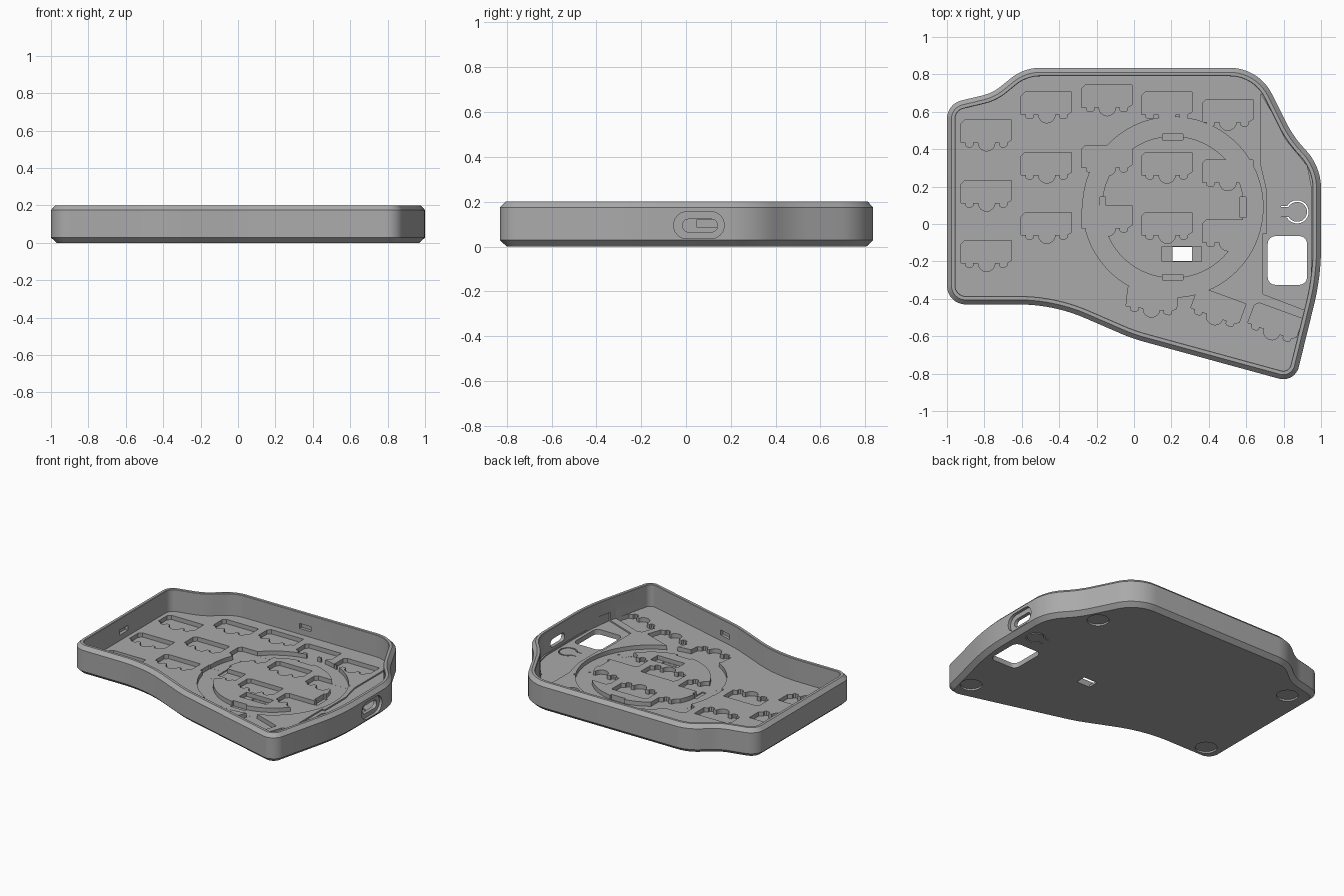
import bpy, bmesh, math
from mathutils import Vector, Matrix

if "Cube" in bpy.data.objects:
    bpy.data.objects.remove(bpy.data.objects["Cube"])

grey = bpy.data.materials.new("mid grey")
grey.diffuse_color = (0.4, 0.4, 0.4, 1)
grey.use_nodes = True
grey.node_tree.nodes["Principled BSDF"].inputs["Base Color"].default_value = grey.diffuse_color


def fillet(corners, seg=10):
    """Counter-clockwise polygon (x, y, radius) with rounded corners."""
    out, n = [], len(corners)
    for i, (x, y, r) in enumerate(corners):
        p = Vector((x, y))
        a = (Vector(corners[i - 1][:2]) - p).normalized()
        b = (Vector(corners[(i + 1) % n][:2]) - p).normalized()
        if r == 0:
            out.append(p)
            continue
        half = a.angle(b) / 2
        start, end = p + a * r / math.tan(half), p + b * r / math.tan(half)
        c = p + (a + b).normalized() * r / math.sin(half)
        for k in range(seg + 1):
            d = start.lerp(end, k / seg) - c
            out.append(c + d.normalized() * r)
    return out


def inset(pts, d):
    out, n = [], len(pts)
    for i, p in enumerate(pts):
        a = (p - pts[i - 1]).normalized()
        b = (pts[(i + 1) % n] - p).normalized()
        na, nb = Vector((-a.y, a.x)), Vector((-b.y, b.x))
        m = (na + nb).normalized()
        out.append(p + m * d / m.dot(na))
    return out


def loft(name, rings, closed=False):
    """Join loops of 3D points, capped at both ends or closed into a ring."""
    bm = bmesh.new()
    loops = [[bm.verts.new(p) for p in r] for r in rings]
    pairs = list(zip(loops, loops[1:])) + ([(loops[-1], loops[0])] if closed else [])
    for lo, hi in pairs:
        for i in range(len(lo)):
            j = (i + 1) % len(lo)
            bm.faces.new((lo[i], lo[j], hi[j], hi[i]))
    if not closed:
        bm.faces.new(loops[0][::-1])
        bm.faces.new(loops[-1])
    bmesh.ops.recalc_face_normals(bm, faces=bm.faces)
    me = bpy.data.meshes.new(name)
    bm.to_mesh(me)
    bm.free()
    me.materials.append(grey)
    ob = bpy.data.objects.new(name, me)
    bpy.context.collection.objects.link(ob)
    return ob


def level(pts, z):
    return [(p[0], p[1], z) for p in pts]


def prism(pts, z0, z1):
    return loft("cutter", [level(pts, z0), level(pts, z1)])


def rect(x0, x1, y0, y1, r=0.0):
    return fillet([(x0, y0, r), (x1, y0, r), (x1, y1, r), (x0, y1, r)], 6)


def circle(x, y, r, n=64):
    return [(x + r * math.cos(t * math.tau / n), y + r * math.sin(t * math.tau / n)) for t in range(n)]


def side_prism(pts, x0, x1):
    return loft("cutter", [[(x, p[0], p[1]) for p in pts] for x in (x0, x1)])


def cut(cutters):
    for c in cutters:
        m = case.modifiers.new("cut", 'BOOLEAN')
        m.object, m.operation, m.solver = c, 'DIFFERENCE', 'EXACT'
    bpy.context.view_layer.update()
    me = bpy.data.meshes.new_from_object(case.evaluated_get(bpy.context.evaluated_depsgraph_get()))
    case.modifiers.clear()
    case.data = me
    for c in cutters:
        bpy.data.objects.remove(c)


# Tray body: chamfered shell with a sunken floor
FLOOR, DEEP = 0.045, 0.015
outline = fillet([(-1, -.43, .1), (-.43, -.43, .9), (-.01, -.612, .9), (.86, -.85, .085),
                  (1, -.28, 1.3), (1, .307, .3), (.852, .467, .6), (.667, .835, .25),
                  (-.59, .835, .25), (-.756, .70, .25), (-1, .642, .1)])
case = loft("case_tray", [level(inset(outline, d), z) for d, z in
            ((.03, 0), (0, .028), (0, .175), (.024, .2), (.042, .2), (.045, .197), (.045, FLOOR))])

# Controller bay: shallow step on the right of the floor
cut([prism([(.69, -.375), (.925, -.465), (.945, -.3), (.95, -.1), (.95, .18), (.925, .31), (.81, .45),
            (.74, .59), (.675, .70), (.675, .33), (.71, .18), (.71, -.05), (.69, -.05)], .035, .1)])

# Socket pockets: one stepped profile repeated for every key
arch = [(.137 + .045 * math.cos(a), -.12 - .045 * math.sin(a))
        for a in [math.pi * k / 8 for k in range(8, -1, -1)]]
socket = ([(0, -.02), (0, -.12), (.025, -.12), (.025, -.135), (.035, -.142), (.055, -.142), (.065, -.135),
           (.065, -.12)] + arch + [(.205, -.12), (.205, -.135), (.215, -.142), (.235, -.142),
           (.245, -.135), (.245, -.12), (.27, -.105), (.27, 0), (.02, 0)])


def pocket(x, y, deg=0):
    m = Matrix.Rotation(math.radians(deg), 2)
    return prism([Vector((x, y)) + m @ Vector(p) for p in socket], DEEP, .1)


columns = ((-.925, .555), (-.603, .705), (-.28, .743), (.04, .705), (.365, .665))
cut([pocket(x, y - .322 * row) for x, y in columns for row in range(3)])
cut([pocket(-.03, -.32, -6), pocket(.345, -.335, -20), pocket(.65, -.415, -20)])

# Round magnet groove with four latch slots and a small cable opening
CX, CY = .208, .09
outer, inner = circle(CX, CY, .482, 96), circle(CX, CY, .38, 96)
z = DEEP + .0004
cut([loft("cutter", [level(outer, z), level(outer, .1), level(inner, .1), level(inner, z)], True)])
for k in range(4):
    c, s = round(math.cos(k * math.pi / 2)), round(math.sin(k * math.pi / 2))
    x, y = CX + .375 * c, CY + .375 * s
    hx, hy = (.015, .055) if c else (.055, .015)
    cut([prism(rect(x - hx, x + hx, y - hy, y + hy), .007, .1)])
cut([prism(rect(.15, .36, -.2, -.12), DEEP + .0008, .1)])
cut([prism(rect(.205, .31, -.197, -.123), -.1, .1)])

# Window through the floor and the flexible reset button slit
cut([prism(rect(.715, .925, -.325, -.065, .04), -.1, .1)])
BX, BY = .872, .065


def hook(r, w):
    arc = [(BX + r * math.cos(a), BY + r * math.sin(a))
           for a in [math.radians(-150 + 300 * k / 28) for k in range(29)]]
    h = r * math.sin(math.radians(30))
    return [(BX - w, BY - h)] + arc + [(BX - w, BY + h)]


o, i = hook(.062, .085), hook(.053, .085)
cut([prism(o + i[::-1], -.1, .1)])

# Cable port: rounded recess on the right wall with a through slot
cut([side_prism(rect(-.055, .17, .035, .155, .058), .98, 1.1)])
cut([side_prism(rect(-.015, .14, .065, .122, .026), .9, 1.1)])

# Latch notches on the inner faces of left, back and front walls
cut([side_prism(rect(.05, .14, .085, .12), -.977, -.9)])
cut([prism(rect(-.075, .015, .74, .812), .085, .12)])
m = Matrix.Rotation(math.radians(-15.3), 2)
cut([prism([Vector((.12, -.585)) + m @ p for p in rect(-.045, .045, -.035, .03)], .085, .12)])

# Round foot recesses under the tray
for x, y in ((.80, -.66), (.71, .49), (-.83, .53), (-.86, -.31)):
    cut([prism(circle(x, y, .07, 40), -.1, .012)])

case.data.materials.clear()
case.data.materials.append(grey)
bpy.context.view_layer.objects.active = case
case.select_set(True)
bpy.ops.object.shade_smooth_by_angle(angle=math.radians(25))
